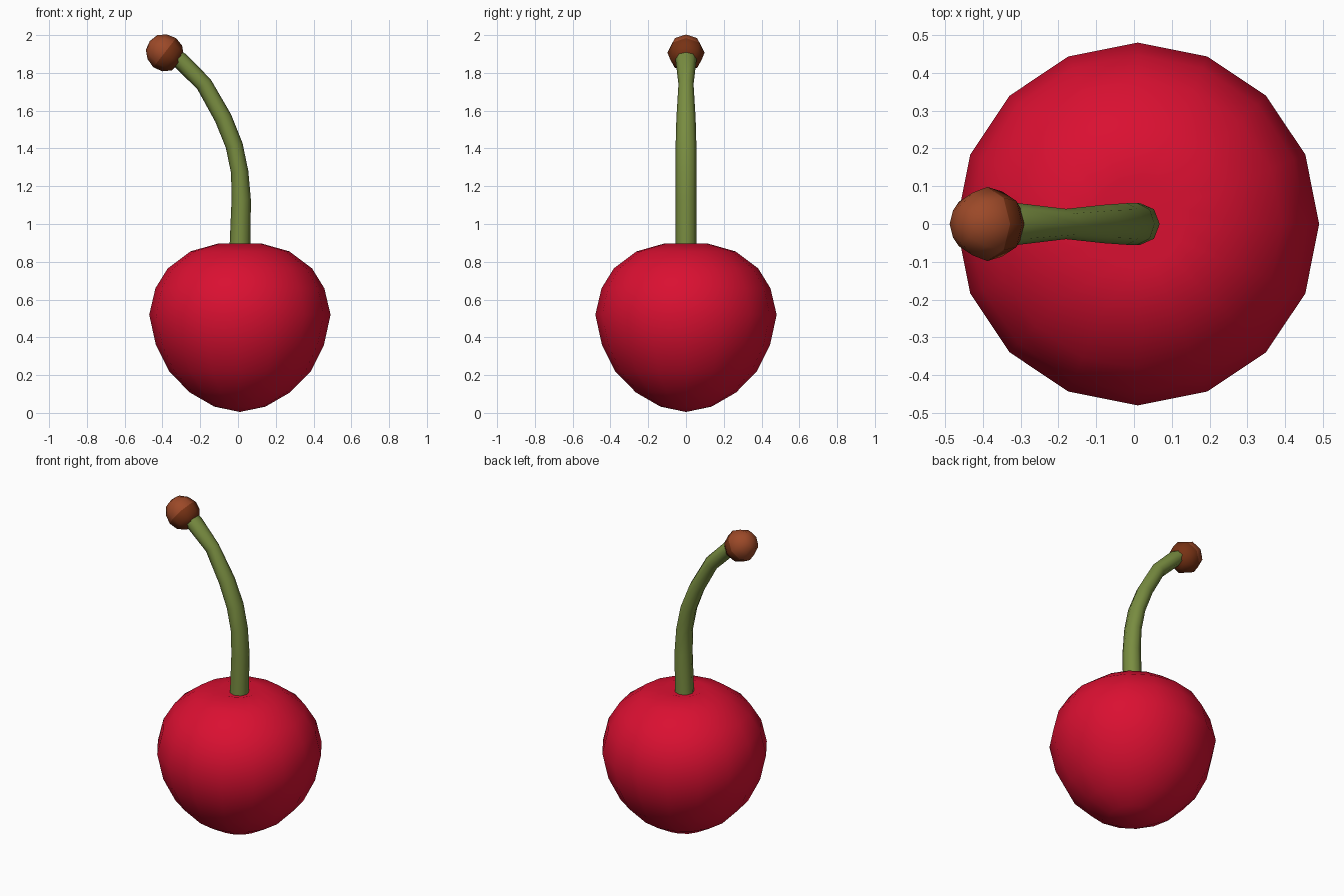
import bpy, bmesh, math
from mathutils import Vector

if "Cube" in bpy.data.objects:
    bpy.data.objects.remove(bpy.data.objects["Cube"])


def material(name, rgb):
    m = bpy.data.materials.new(name)
    m.diffuse_color = (*rgb, 1)
    m.use_nodes = True
    m.node_tree.nodes["Principled BSDF"].inputs["Base Color"].default_value = m.diffuse_color
    return m


red = material("cherry red", (0.70, 0.005, 0.031))
green = material("stem green", (0.19, 0.265, 0.052))
brown = material("light brown", (0.33, 0.066, 0.021))
dark = material("dark brown", (0.185, 0.032, 0.007))


def tube(name, rings, sides, mats, mat_rule=None):
    """Loft rings (x, z, radius in xz plane, radius in y, tilt); zero radius makes a pole."""
    bm = bmesh.new()
    loops = []
    for x, z, ru, rv, tilt in rings:
        u = Vector((math.cos(tilt), 0, math.sin(tilt)))
        c = Vector((x, 0, z))
        if ru == 0:
            loops.append([bm.verts.new(c)] * sides)
            continue
        angles = [2 * math.pi * i / sides for i in range(sides)]
        loops.append([bm.verts.new(c + u * ru * math.cos(a) + Vector((0, rv * math.sin(a), 0)))
                      for a in angles])
    for k, (lo, hi) in enumerate(zip(loops, loops[1:])):
        for i in range(sides):
            j = (i + 1) % sides
            quad = list(dict.fromkeys((lo[i], lo[j], hi[j], hi[i])))
            f = bm.faces.new(quad)
            f.smooth = True
            f.material_index = mat_rule(k) if mat_rule else 0
    bmesh.ops.recalc_face_normals(bm, faces=bm.faces)
    me = bpy.data.meshes.new(name)
    bm.to_mesh(me)
    bm.free()
    for m in mats:
        me.materials.append(m)
    ob = bpy.data.objects.new(name, me)
    bpy.context.collection.objects.link(ob)
    return ob


# Fruit: lathed profile with a small dimple on top
profile = [(0, 0.005), (0.135, 0.033), (0.265, 0.108), (0.375, 0.22), (0.445, 0.36),
           (0.48, 0.52), (0.447, 0.66), (0.382, 0.765), (0.262, 0.855), (0.117, 0.896), (0, 0.86)]
tube("fruit", [(0.01, z, r, r, 0) for r, z in profile], 16, [red])

# Stem: bent tube that thins and then flares at the tip
path = [(0.01, 0.85, .056, .056), (0.017, 1.13, .051, .055), (0.009, 1.275, .046, .055),
        (-0.02, 1.415, .046, .055), (-0.078, 1.56, .046, .051), (-0.18, 1.74, .044, .040),
        (-0.305, 1.865, .045, .055), (-0.35, 1.895, .045, .055)]
rings = []
for i, (x, z, ru, rv) in enumerate(path):
    a, b = path[max(i - 1, 0)], path[min(i + 1, len(path) - 1)]
    rings.append((x, z, ru, rv, math.atan2(a[0] - b[0], b[1] - a[1])))
tube("stem", rings, 8, [green])

# Knob at the stem end: dark underside next to the stem, lighter cap
tilt = math.radians(52)
knob = [(-0.093, 0), (-0.088, .05), (-0.05, .086), (0, .098), (0.05, .083), (0.088, .05), (0.1, 0)]
tube("stem_knob",
     [(-0.388 - t * math.sin(tilt), 1.907 + t * math.cos(tilt), r, r, tilt) for t, r in knob],
     8, [brown, dark], lambda k: 1 if k < 3 else 0)
